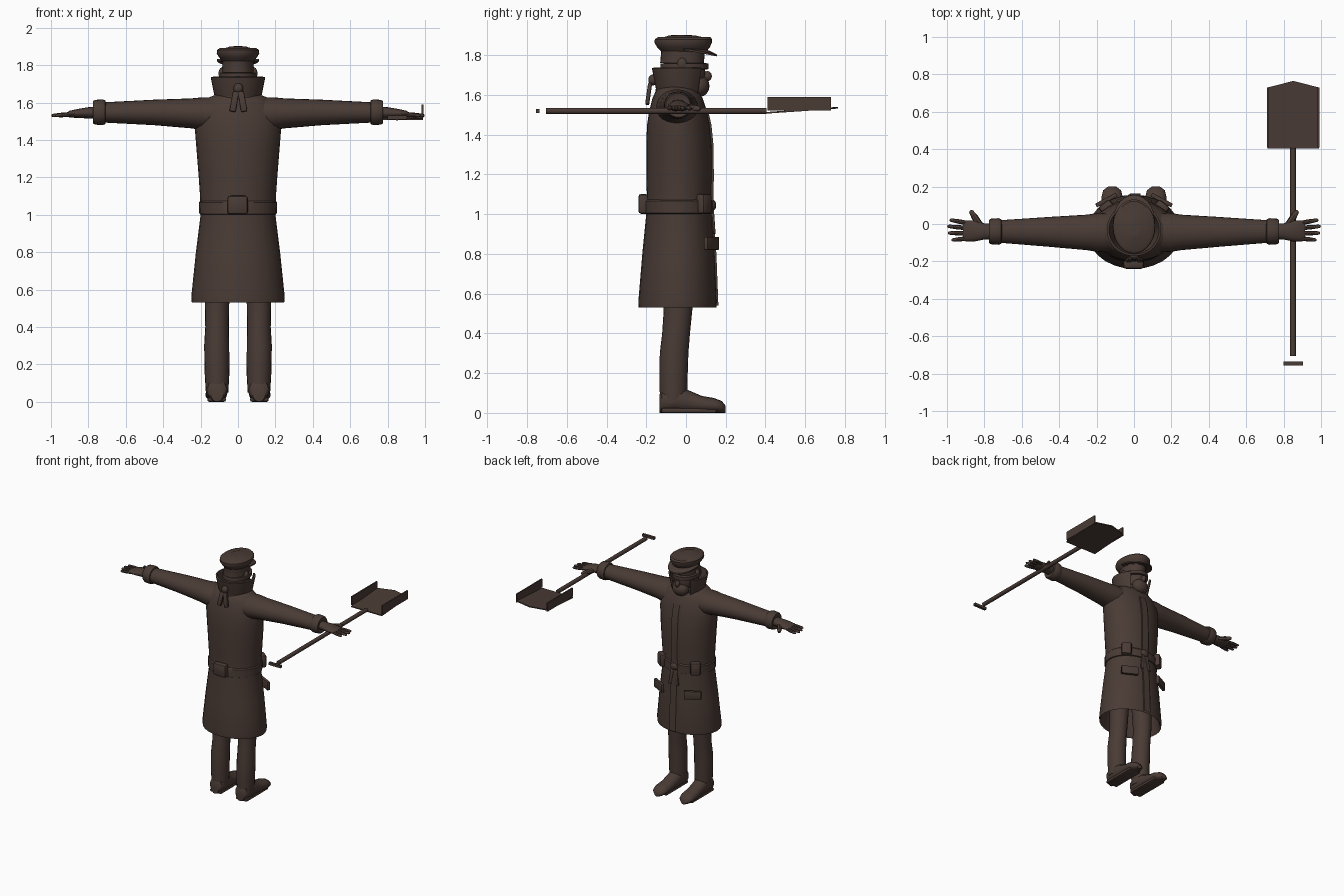
import bpy, bmesh, math
from mathutils import Vector, Matrix

if "Cube" in bpy.data.objects:
    bpy.data.objects.remove(bpy.data.objects["Cube"])

cloth = bpy.data.materials.new("dark brown")
cloth.diffuse_color = (0.068, 0.044, 0.036, 1)
cloth.use_nodes = True
cloth.node_tree.nodes["Principled BSDF"].inputs["Base Color"].default_value = cloth.diffuse_color


def finish(name, bm, angle=40):
    bmesh.ops.recalc_face_normals(bm, faces=bm.faces)
    me = bpy.data.meshes.new(name)
    bm.to_mesh(me)
    bm.free()
    ob = bpy.data.objects.new(name, me)
    bpy.context.collection.objects.link(ob)
    me.materials.append(cloth)
    bpy.ops.object.select_all(action='DESELECT')
    ob.select_set(True)
    bpy.context.view_layer.objects.active = ob
    bpy.ops.object.shade_smooth_by_angle(angle=math.radians(angle))
    return ob


def loft(name, rings, u=(1, 0, 0), v=(0, 1, 0), n=24):
    """Skin elliptical rings given as (centre, radius along u, radius along v)."""
    bm = bmesh.new()
    u, v = Vector(u), Vector(v)
    loops = []
    for c, a, b in rings:
        loops.append([bm.verts.new(Vector(c) + u * a * math.cos(2 * math.pi * i / n)
                                   + v * b * math.sin(2 * math.pi * i / n)) for i in range(n)])
    for p, q in zip(loops, loops[1:]):
        for i in range(n):
            bm.faces.new((p[i], p[(i + 1) % n], q[(i + 1) % n], q[i]))
    bm.faces.new(loops[0])
    bm.faces.new(loops[-1])
    return finish(name, bm)


def upright(name, rows, n=28):
    """Rows of (z, x radius, y back, y front), centred on x = 0."""
    return loft(name, [((0, (yb + yf) / 2, z), rx, (yf - yb) / 2) for z, rx, yb, yf in rows], n=n)


def box(name, c, size, rot=(0, 0, 0), bevel=0.0):
    bm = bmesh.new()
    bmesh.ops.create_cube(bm, size=1)
    bmesh.ops.scale(bm, vec=size, verts=bm.verts)
    if bevel:
        bmesh.ops.bevel(bm, geom=bm.edges[:], offset=bevel, segments=2, affect='EDGES', profile=0.5)
    for ang, ax in zip(rot, 'XYZ'):
        bmesh.ops.rotate(bm, matrix=Matrix.Rotation(math.radians(ang), 3, ax), verts=bm.verts)
    bmesh.ops.translate(bm, vec=c, verts=bm.verts)
    return finish(name, bm)


def ball(name, c, r, rot=0):
    bm = bmesh.new()
    bmesh.ops.create_uvsphere(bm, u_segments=20, v_segments=12, radius=1)
    bmesh.ops.scale(bm, vec=r, verts=bm.verts)
    bmesh.ops.rotate(bm, matrix=Matrix.Rotation(math.radians(rot), 3, 'X'), verts=bm.verts)
    bmesh.ops.translate(bm, vec=c, verts=bm.verts)
    return finish(name, bm)


def finger(name, a, b, r0, r1):
    a, b = Vector(a), Vector(b)
    d = (b - a).normalized()
    side = d.cross(Vector((0, 0, 1))).normalized()
    up = side.cross(d)
    return loft(name, [(a, r0, r0), (a.lerp(b, .55), r0, r0), (a.lerp(b, .93), r1, r1), (b, r1 * .5, r1 * .5)],
                side, up, 8)


# long coat, hollow at the hem
upright("coat", [(.9, .17, -.16, .09), (.545, .238, -.225, .14), (.53, .247, -.238, .153), (.56, .25, -.24, .156),
                 (.8, .225, -.22, .145), (1.0, .2, -.2, .13), (1.1, .203, -.197, .128), (1.2, .21, -.2, .132),
                 (1.35, .222, -.2, .13), (1.45, .23, -.196, .12), (1.52, .228, -.185, .105),
                 (1.58, .205, -.17, .085), (1.625, .16, -.15, .06), (1.65, .1, -.12, .03)])

# coat front overlap, following the front curve
bm = bmesh.new()
rows = []
for z, y in [(.54, .154), (.8, .144), (1.0, .129), (1.2, .131), (1.35, .129), (1.45, .119), (1.53, .1)]:
    rows.append([bm.verts.new((x, y + dy, z)) for x, dy in ((.035, -.012), (.035, .009), (-.02, .009), (-.05, -.015))])
for p, q in zip(rows, rows[1:]):
    for i in range(3):
        bm.faces.new((p[i], p[i + 1], q[i + 1], q[i]))
finish("coat_overlap", bm, 30)

# belt with back buckle, front knot and hanging ends
upright("belt", [(1.0, .198, -.2, .128), (1.005, .207, -.208, .137), (1.065, .209, -.206, .137), (1.075, .199, -.197, .128)])
box("back_buckle", (-.002, -.215, 1.052), (.11, .05, .1), bevel=.015)
ball("belt_knot", (.01, .13, 1.045), (.035, .022, .03))
for s in (-1, 1):
    box("belt_end", (.01 + s * .022, .138, .97), (.026, .012, .14), (4, s * -9, 0), .004)
    box("belt_pouch", (s * .145, .088, 1.052), (.075, .06, .1), (0, 0, -s * 38), .014)
    box("pocket_flap", (s * .148, .128, .853), (.125, .022, .065), (0, 0, -s * 28), .003)

for s in (-1, 1):
    # sleeves and cuffs
    loft("sleeve", [((s * x, y, z), ry, rz) for x, y, z, ry, rz in
                    [(.06, -.045, 1.535, .1, .09), (.19, -.045, 1.54, .105, .088), (.25, -.045, 1.542, .095, .08),
                     (.45, -.042, 1.547, .08, .068), (.72, -.04, 1.547, .06, .054)]], (0, 1, 0), (0, 0, 1))
    loft("cuff", [((s * x, -.04, 1.548), r * 1.03, r) for x, r in
                  [(.705, .05), (.71, .064), (.725, .069), (.765, .066), (.775, .06), (.77, .045)]],
         (0, 1, 0), (0, 0, 1))
    # hands
    loft("palm", [((s * x, y, z), ry, rz) for x, y, z, ry, rz in
                  [(.75, -.04, 1.545, .04, .032), (.8, -.04, 1.545, .043, .03), (.85, -.037, 1.542, .056, .025),
                   (.9, -.037, 1.538, .056, .018), (.915, -.037, 1.537, .045, .01)]], (0, 1, 0), (0, 0, 1), 16)
    for y0, y1, x1 in [(.005, .022, .985), (-.022, -.012, .998), (-.05, -.048, .995), (-.077, -.086, .975)]:
        finger("finger", (s * .89, y0, 1.537), (s * x1, y1, 1.53), .012, .009)
    finger("thumb", (s * .82, -.01, 1.54), (s * .875, .072, 1.53), .018, .012)
    # trousers and boots
    loft("leg", [((s * x, y, z), rx, ry) for x, y, z, rx, ry in
                 [(.112, -.063, .05, .06, .068), (.112, -.063, .15, .066, .07), (.114, -.06, .3, .067, .072),
                  (.112, -.05, .4, .063, .07), (.112, -.04, .52, .065, .072), (.105, -.04, .75, .075, .08)]], n=20)
    loft("boot", [((s * x, y, h / 2), rx, h / 2) for x, y, rx, h in
                  [(.112, -.134, .035, .09), (.112, -.12, .052, .12), (.112, -.06, .06, .15), (.113, .01, .055, .115),
                   (.115, .08, .056, .085), (.117, .14, .058, .075), (.117, .18, .048, .06), (.117, .2, .022, .035)]],
         (1, 0, 0), (0, 0, 1), 16)
    box("boot_sole", (s * .114, .015, .012), (.1, .28, .024), bevel=.01)

# head, face and scarf
ball("head", (0, -.01, 1.71), (.083, .108, .12))
ball("beard", (0, .068, 1.645), (.065, .05, .055))
ball("nose", (0, .108, 1.695), (.018, .022, .025))
upright("head_band", [(1.728, .088, -.115, .1), (1.73, .1, -.13, .112), (1.757, .1, -.128, .112), (1.76, .085, -.11, .1)])
upright("scarf", [(1.58, .11, -.14, .05), (1.61, .122, -.155, .07), (1.645, .12, -.15, .075), (1.66, .09, -.12, .06)])
for s in (-1, 1):
    ball("ear", (s * .088, -.02, 1.755), (.016, .025, .032))
    box("scarf_tail", (.002 + s * .022, -.188, 1.605), (.034, .02, .11), (-8, -s * 10, 0), .006)
ball("scarf_knot", (.002, -.168, 1.675), (.026, .022, .028))

# raised collar, open at the face
bm = bmesh.new()
prof = [(.112, 1.59), (.125, 1.63), (.146, 1.735), (.134, 1.738), (.11, 1.64)]
cols = []
for i in range(25):
    a = math.radians(50 - 280 * i / 24)
    cols.append([bm.verts.new((r * math.cos(a), -.03 + r * .97 * math.sin(a), z)) for r, z in prof])
for p, q in zip(cols, cols[1:]):
    for i in range(5):
        j = (i + 1) % 5
        bm.faces.new((p[i], p[j], q[j], q[i]))
bm.faces.new(cols[0])
bm.faces.new(cols[-1])
finish("collar", bm, 35)

# peaked cap
upright("cap_band", [(1.76, .086, -.13, .09), (1.815, .083, -.125, .095), (1.835, .085, -.13, .1)])
upright("cap_crown", [(1.815, .08, -.12, .1), (1.84, .1, -.145, .12), (1.862, .114, -.158, .13), (1.88, .112, -.157, .132),
                      (1.891, .098, -.14, .122), (1.893, .06, -.1, .07), (1.9, .045, -.085, .045), (1.901, .02, -.05, .0)])
bm = bmesh.new()
grid = []
for i in range(15):
    a = math.radians(-8 + 196 * i / 14)
    c, sn = math.cos(a), math.sin(a)
    drop = 1.832 - .028 * max(sn, 0)
    grid.append([bm.verts.new(p) for p in ((.08 * c, .09 * sn, 1.835), (.112 * c, .01 + .146 * sn, drop),
                                           (.112 * c, .01 + .146 * sn, drop - .01), (.08 * c, .09 * sn, 1.823))])
for p, q in zip(grid, grid[1:]):
    for i in range(4):
        j = (i + 1) % 4
        bm.faces.new((p[i], p[j], q[j], q[i]))
bm.faces.new(grid[0])
bm.faces.new(grid[-1])
finish("cap_visor", bm, 35)

# shovel
loft("shovel_handle", [((.85, y, 1.52), .016, .016) for y in (-.705, .405)], (1, 0, 0), (0, 0, 1), 10)
box("shovel_grip", (.852, -.746, 1.52), (.105, .02, .02))
bm = bmesh.new()
outline = [(.715, .405, 1.506), (.988, .405, 1.506), (.988, .73, 1.528), (.852, .765, 1.532), (.715, .73, 1.528)]
low = [bm.verts.new(p) for p in outline]
top = [bm.verts.new((x, y, z + .008)) for x, y, z in outline]
bm.faces.new(low)
bm.faces.new(top)
for i in range(5):
    j = (i + 1) % 5
    bm.faces.new((low[i], low[j], top[j], top[i]))
finish("shovel_blade", bm, 30)
for x in (.717, .987):
    box("shovel_side", (x, .57, 1.555), (.01, .32, .068))
